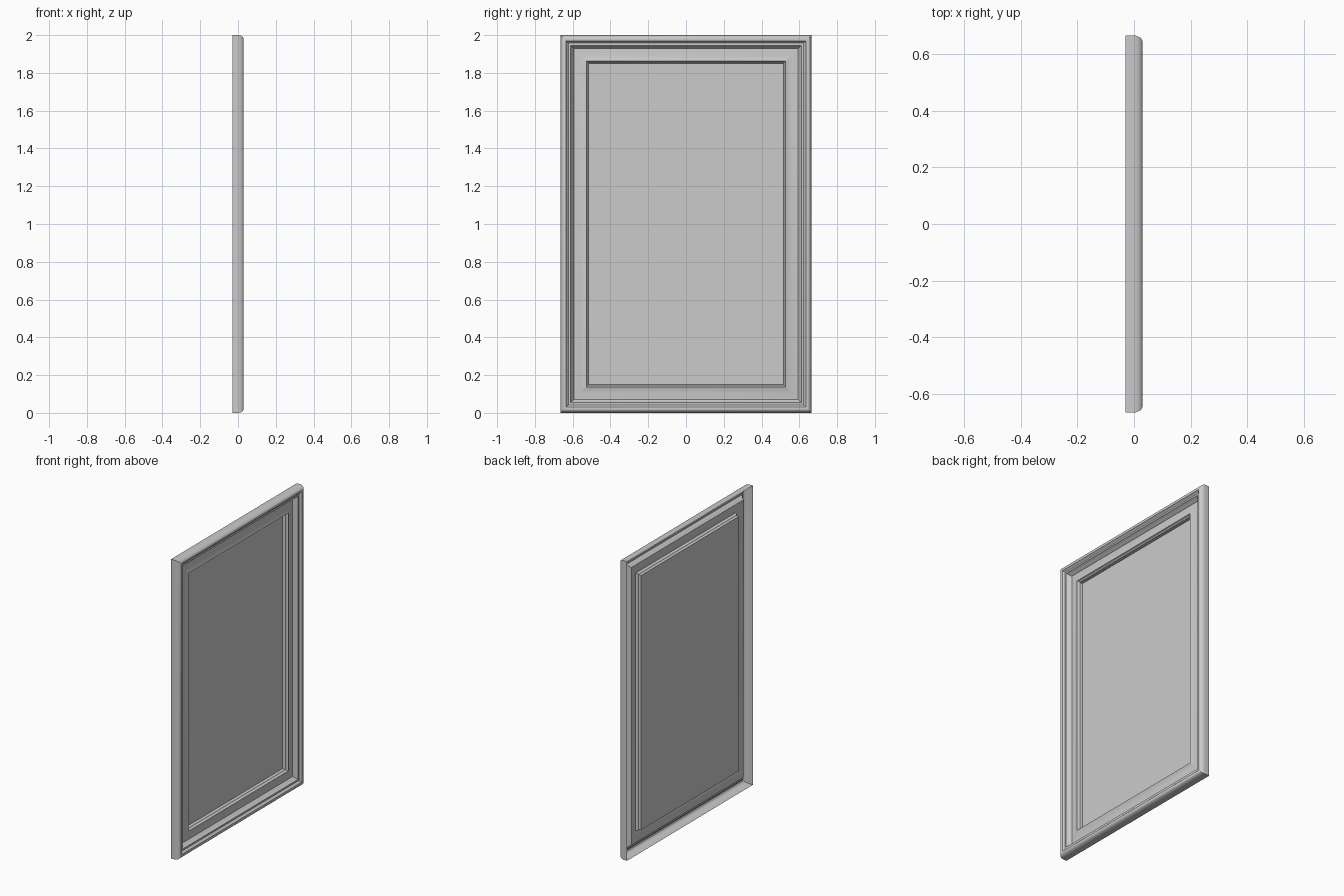
import bpy, bmesh, math

if "Cube" in bpy.data.objects:
    bpy.data.objects.remove(bpy.data.objects["Cube"])

HALF_W, HEIGHT = 0.665, 2.0

def ring_coords(d, x):
    # Rectangle inset by d from the outer edge, at depth x
    w = HALF_W - d
    return [(x, -w, d), (x, w, d), (x, w, HEIGHT - d), (x, -w, HEIGHT - d)]

def add_object(name, bm):
    me = bpy.data.meshes.new(name)
    bm.to_mesh(me)
    bm.free()
    ob = bpy.data.objects.new(name, me)
    bpy.context.collection.objects.link(ob)
    return ob

# Moulding cross-section: (inset from outer edge, depth), open at the back
profile = [(0.0, -0.03), (0.0, -0.002)]
for i in range(1, 7):  # rounded outer shoulder
    a = math.radians(90 * i / 6)
    profile.append((0.022 * (1 - math.cos(a)), -0.002 + 0.032 * math.sin(a)))
profile += [(0.030, 0.028), (0.035, 0.020), (0.042, 0.015),   # inner roll
            (0.054, 0.017), (0.058, 0.008), (0.066, 0.000),   # second step
            (0.072, -0.011), (0.106, -0.008),                 # flat channel
            (0.138, 0.003), (0.142, -0.008), (0.147, -0.012), # raised inner lip
            (0.150, -0.03)]

# Mitred frame, profile swept around the rectangle
bm = bmesh.new()
rings = [[bm.verts.new(c) for c in ring_coords(d, x)] for d, x in profile]
for a, b in zip(rings, rings[1:]):
    for i in range(4):
        j = (i + 1) % 4
        bm.faces.new((a[i], a[j], b[j], b[i]))
frame = add_object("moulded_frame", bm)
bpy.context.view_layer.objects.active = frame
frame.select_set(True)
bpy.ops.object.shade_smooth_by_angle(angle=math.radians(25))

# Flat picture panel closing the opening
bm = bmesh.new()
bm.faces.new([bm.verts.new(c) for c in ring_coords(0.149, -0.03)])
add_object("picture_panel", bm)
